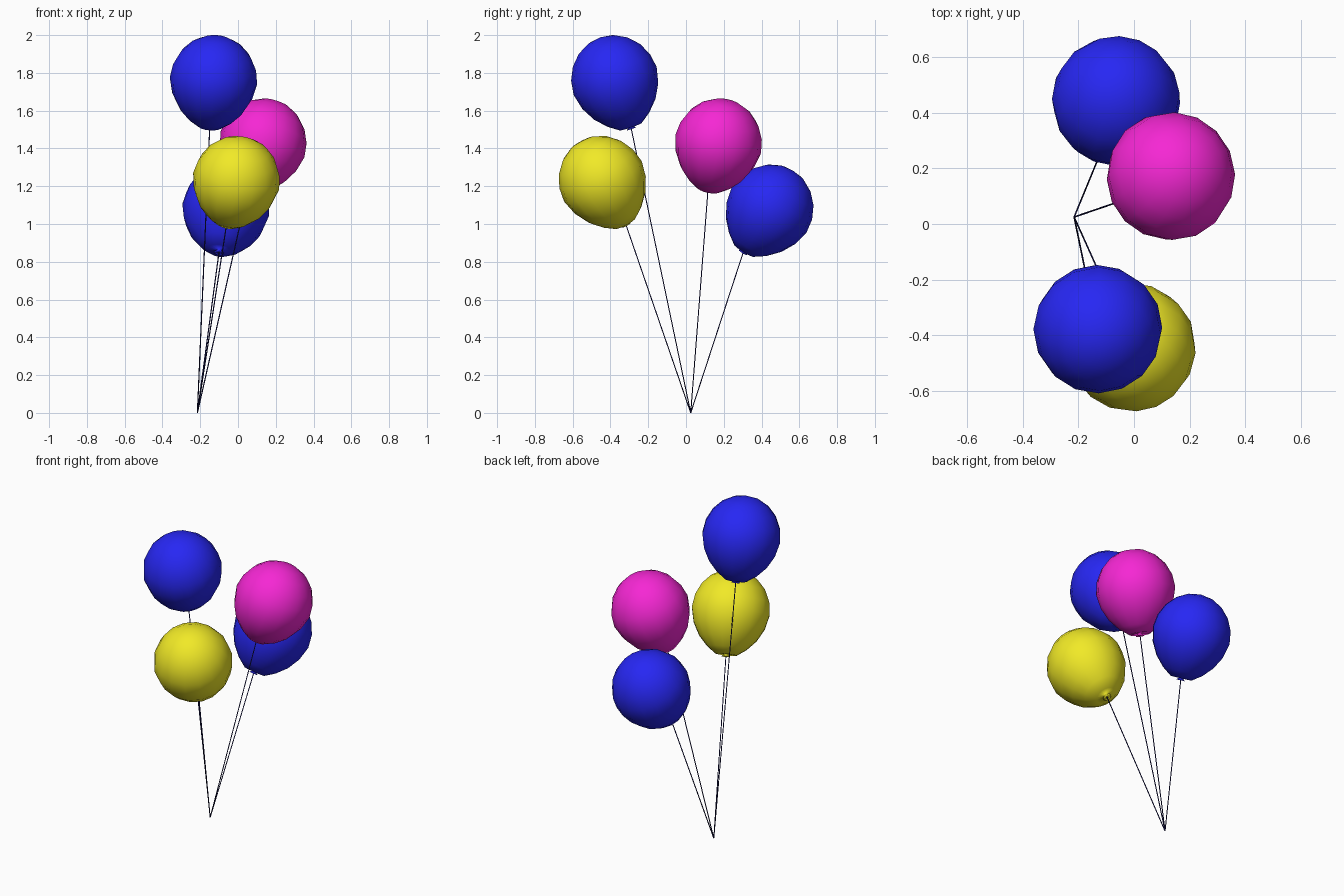
import bpy, bmesh, math
from mathutils import Vector

if "Cube" in bpy.data.objects:
    bpy.data.objects.remove(bpy.data.objects["Cube"])

SEGMENTS = 16
ORIGIN = Vector((-0.215, 0.025, 0.0))   # where all strings meet


def material(name, rgb):
    m = bpy.data.materials.new(name)
    m.diffuse_color = (*rgb, 1.0)
    m.use_nodes = True
    m.node_tree.nodes["Principled BSDF"].inputs["Base Color"].default_value = m.diffuse_color
    return m


BLUE = material("blue", (0.02, 0.02, 0.90))
PINK = material("pink", (0.92, 0.02, 0.66))
YELLOW = material("yellow", (0.88, 0.82, 0.02))
NAVY = material("navy", (0.01, 0.01, 0.12))


def finish(name, bm, mat):
    bmesh.ops.recalc_face_normals(bm, faces=bm.faces)
    mesh = bpy.data.meshes.new(name)
    bm.to_mesh(mesh)
    bm.free()
    mesh.materials.append(mat)
    for p in mesh.polygons:
        p.use_smooth = True
    ob = bpy.data.objects.new(name, mesh)
    bpy.context.collection.objects.link(ob)
    return ob


def lathe(name, profile, segments, mat):
    """Revolve (radius, height) points about z; radius 0 makes a pole."""
    bm = bmesh.new()
    rings = []
    for r, z in profile:
        if r == 0:
            rings.append([bm.verts.new((0, 0, z))] * segments)
        else:
            rings.append([bm.verts.new((r * math.cos(a), r * math.sin(a), z))
                          for a in (2 * math.pi * i / segments for i in range(segments))])
    for lo, hi in zip(rings, rings[1:]):
        for i in range(segments):
            j = (i + 1) % segments
            corners = list(dict.fromkeys((lo[i], lo[j], hi[j], hi[i])))
            bm.faces.new(corners)
    return finish(name, bm, mat)


def aim(ob, location, axis):
    ob.location = location
    ob.rotation_mode = 'QUATERNION'
    ob.rotation_quaternion = Vector((0, 0, 1)).rotation_difference(axis.normalized())


# Egg-shaped skin with a flattened base, a shallow dimple and a small flared knot
BODY = [(0, -0.264), (0.026, -0.268), (0.010, -0.252), (0.062, -0.256),
        (0.118, -0.216), (0.172, -0.158), (0.212, -0.085), (0.232, 0.0)]
BODY += [(0.232 * math.cos(a), 0.245 * math.sin(a))
         for a in (math.radians(d) for d in (18, 36, 54, 72))]
BODY.append((0, 0.245))


def balloon(label, mat, centre, knot_offset):
    centre, down = Vector(centre), Vector(knot_offset).normalized()
    aim(lathe(label + "_balloon", BODY, SEGMENTS, mat), centre, -down)
    # thin straight string from the knot to the shared point
    knot = centre + down * 0.262
    span = knot - ORIGIN
    string = lathe(label + "_string", [(0, 0), (0.003, 0.001),
                   (0.003, span.length), (0, span.length)], 6, NAVY)
    aim(string, ORIGIN, span)


balloon("top_blue", BLUE, (-0.13, -0.375, 1.757), (-0.02, 0.085, -0.25))
balloon("pink", PINK, (0.13, 0.17, 1.422), (-0.08, -0.055, -0.25))
balloon("yellow", YELLOW, (-0.01, -0.44, 1.226), (-0.05, 0.12, -0.225))
balloon("low_blue", BLUE, (-0.065, 0.44, 1.075), (-0.035, -0.135, -0.22))
